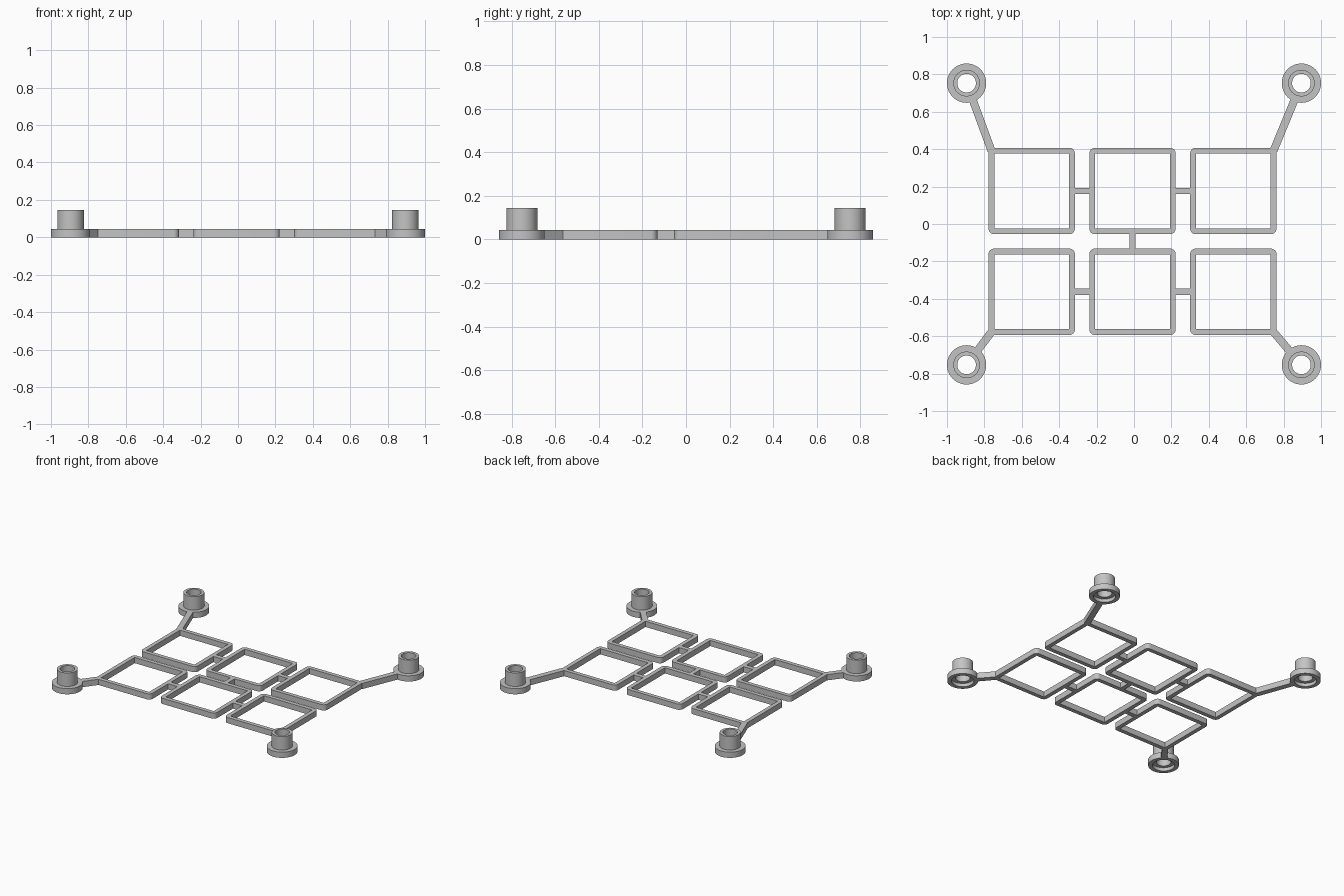
import bpy, bmesh, math
from mathutils import Vector

if "Cube" in bpy.data.objects:
    bpy.data.objects.remove(bpy.data.objects["Cube"], do_unlink=True)

H = 0.043                        # thickness of the flat lattice
CX, CY = -0.008, -0.093          # centre of the lattice
PITCH, SIZE, WALL = 0.539, 0.462, 0.031
ROW = PITCH / 2

grey = bpy.data.materials.new("plain grey")
grey.use_nodes = True
colour = (0.55, 0.55, 0.55, 1)
grey.diffuse_color = colour
grey.node_tree.nodes["Principled BSDF"].inputs["Base Color"].default_value = colour


def finish(name, bm, smooth=True):
    bmesh.ops.recalc_face_normals(bm, faces=bm.faces)
    mesh = bpy.data.meshes.new(name)
    bm.to_mesh(mesh)
    bm.free()
    mesh.materials.append(grey)
    ob = bpy.data.objects.new(name, mesh)
    bpy.context.collection.objects.link(ob)
    if smooth:
        bpy.ops.object.select_all(action='DESELECT')
        ob.select_set(True)
        bpy.context.view_layer.objects.active = ob
        bpy.ops.object.shade_smooth_by_angle(angle=math.radians(35))
    return ob


def frame(name, cx, cy):
    """Square ring, rounded outside and sharp inside."""
    bm = bmesh.new()
    radius, steps, half = 0.03, 6, SIZE / 2
    rings = []
    for z in (0, H):
        outer, inner = [], []
        for q in range(4):
            mid = math.radians(45 + 90 * q)
            sx, sy = math.copysign(1, math.cos(mid)), math.copysign(1, math.sin(mid))
            for i in range(steps + 1):
                a = math.radians(90 * q + 90 * i / steps)
                outer.append(bm.verts.new((cx + sx * (half - radius) + radius * math.cos(a),
                                           cy + sy * (half - radius) + radius * math.sin(a), z)))
            inner.append(bm.verts.new((cx + sx * (half - WALL), cy + sy * (half - WALL), z)))
        rings.append((outer, inner))
    # Flat top and bottom: a fan at each corner and a strip along each side
    n = steps + 1
    for outer, inner in rings:
        for q in range(4):
            for i in range(steps):
                bm.faces.new((outer[q * n + i], outer[q * n + i + 1], inner[q]))
            nxt = (q + 1) % 4
            bm.faces.new((outer[q * n + steps], outer[nxt * n], inner[nxt], inner[q]))
    # Upright walls
    for low, high in zip(*rings):
        for i in range(len(low)):
            j = (i + 1) % len(low)
            bm.faces.new((low[i], low[j], high[j], high[i]))
    return finish(name, bm)


def bar(name, start, end, width):
    """Straight strip between two points, as thick as the lattice."""
    a, b = Vector(start), Vector(end)
    side = (b - a).normalized().orthogonal() * width / 2
    bm = bmesh.new()
    base = bm.faces.new([bm.verts.new((*p, 0)) for p in (a + side, b + side, b - side, a - side)])
    top = bmesh.ops.extrude_face_region(bm, geom=[base])["geom"]
    bmesh.ops.translate(bm, vec=(0, 0, H),
                        verts=[v for v in top if isinstance(v, bmesh.types.BMVert)])
    return finish(name, bm, smooth=False)


def mount(name, cx, cy):
    """Flanged tube with a wider recess underneath, as a turned profile."""
    profile = [(0.105, 0), (0.105, H), (0.071, H), (0.071, 0.145),
               (0.05, 0.145), (0.05, 0.025), (0.076, 0.025), (0.076, 0)]
    bm, sides = bmesh.new(), 48
    rings = [[bm.verts.new((cx + r * math.cos(math.tau * s / sides),
                            cy + r * math.sin(math.tau * s / sides), z))
              for r, z in profile] for s in range(sides)]
    n = len(profile)
    for s in range(sides):
        a, b = rings[s], rings[(s + 1) % sides]
        for i in range(n):
            j = (i + 1) % n
            bm.faces.new((a[i], b[i], b[j], a[j]))
    return finish(name, bm)


# Lattice of six frames with short links across the gaps
columns = (("right", -1), ("middle", 0), ("left", 1))
for row, ry in (("front", -1), ("back", 1)):
    y = CY + ry * ROW
    for col, k in columns:
        frame(f"{row}_{col}_frame", CX + k * PITCH, y)
    for col, k in (("right", -1), ("left", 1)):
        x = CX + k * PITCH / 2
        bar(f"{row}_{col}_link", (x - 0.05, y), (x + 0.05, y), 0.034)
bar("centre_link", (CX, CY - 0.05), (CX, CY + 0.05), 0.034)

# Corner mounts and the arms that hold them
for row, ry in (("front", -1), ("back", 1)):
    for col, k in (("right", -1), ("left", 1)):
        centre = Vector((k * 0.895, ry * 0.753))
        corner = Vector((CX + k * (PITCH + SIZE / 2 - 0.016),
                         CY + ry * (ROW + SIZE / 2 - 0.016)))
        mount(f"{row}_{col}_mount", *centre)
        start = centre + (corner - centre).normalized() * 0.095
        bar(f"{row}_{col}_arm", start, corner, 0.042)
